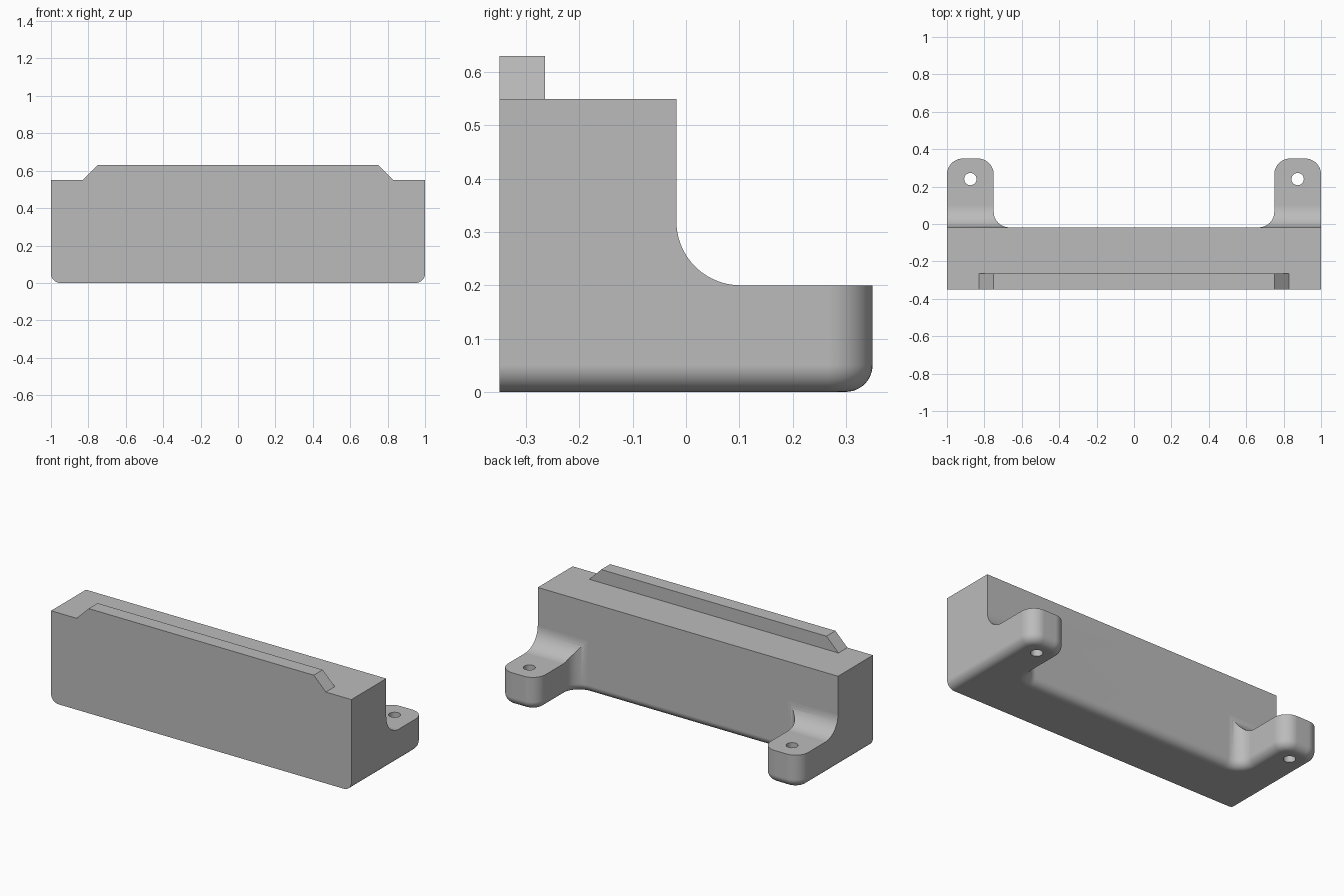
import bpy, bmesh
from math import sin, cos, pi, radians

cube = bpy.data.objects.get("Cube")
if cube:
    bpy.data.objects.remove(cube, do_unlink=True)

grey = bpy.data.materials.new("plain grey")
grey.use_nodes = True
colour = (0.5, 0.5, 0.5, 1)
grey.diffuse_color = colour
grey.node_tree.nodes["Principled BSDF"].inputs["Base Color"].default_value = colour

FRONT, BACK, WALL = -0.35, 0.35, -0.018   # wall is the rear of the main block
LUG_X, CORNER, FILLET, EDGE = 0.75, 0.085, 0.083, 0.05
BLOCK_TOP, LUG_TOP, STEP_R = 0.55, 0.2, 0.12
STEPS = 12


def loft(name, rings):
    """Closed solid through rings of equal point count."""
    bm = bmesh.new()
    loops = [[bm.verts.new(p) for p in ring] for ring in rings]
    n = len(loops[0])
    for a, b in zip(loops, loops[1:]):
        for i in range(n):
            j = (i + 1) % n
            bm.faces.new((a[i], a[j], b[j], b[i]))
    bm.faces.new(loops[0][::-1])
    bm.faces.new(loops[-1])
    bmesh.ops.recalc_face_normals(bm, faces=bm.faces)
    mesh = bpy.data.meshes.new(name)
    bm.to_mesh(mesh)
    bm.free()
    mesh.materials.append(grey)
    obj = bpy.data.objects.new(name, mesh)
    bpy.context.collection.objects.link(obj)
    return obj


def arc(cx, cy, r, start, end, n=STEPS):
    """Points on an arc, each with its outward direction."""
    angles = [radians(start + (end - start) * i / n) for i in range(n + 1)]
    return [(cx + r * cos(a), cy + r * sin(a), cos(a), sin(a)) for a in angles]


# Plan outline: straight front, two rounded lugs blended into the rear wall
half = [(1, FRONT, 1, 0)]
half += arc(1 - CORNER, BACK - CORNER, CORNER, 0, 90)
half += arc(LUG_X + CORNER, BACK - CORNER, CORNER, 90, 180)
half += [(x, y, -nx, -ny) for x, y, nx, ny in
         arc(LUG_X - FILLET, WALL + FILLET, FILLET, 0, -90)]
outline = half + [(-x, y, -nx, ny) for x, y, nx, ny in reversed(half)]


def ring(inset, z):
    return [(x - nx * inset, y - ny * inset, z) for x, y, nx, ny in outline]


# Body with a rounded lower edge
rings = []
for i in range(STEPS + 1):
    t = pi / 2 * (1 - i / STEPS)
    rings.append(ring(EDGE * (1 - cos(t)), EDGE * (1 - sin(t))))
body = loft("mounting_block", rings + [ring(0, 0.7)])

# Side profile that steps down to the lugs through a concave curve
side = [(-0.5, -0.1), (0.5, -0.1), (0.5, LUG_TOP)]
side += [p[:2] for p in arc(WALL + STEP_R, LUG_TOP + STEP_R, STEP_R, 270, 180, 20)]
side += [(WALL, BLOCK_TOP), (-0.5, BLOCK_TOP)]
side_cutter = loft("side_profile_cutter",
                   [[(x, y, z) for y, z in side] for x in (-1.1, 1.1)])

# Ridge along the front top edge, with sloping ends
end = [(-0.83, 0.45), (0.83, 0.45), (0.83, BLOCK_TOP),
       (0.75, 0.63), (-0.75, 0.63), (-0.83, BLOCK_TOP)]
ridge = loft("top_ridge", [[(x, y, z) for x, z in end] for y in (FRONT, -0.265)])

# Screw holes through the lugs
holes = [loft("hole_cutter", [[(p[0], p[1], z) for p in arc(s * 0.875, 0.24, 0.033, 0, 345, 23)]
                              for z in (-0.1, 0.4)]) for s in (-1, 1)]

tools = [(side_cutter, 'INTERSECT'), (ridge, 'UNION')]
tools += [(h, 'DIFFERENCE') for h in holes]
for tool, operation in tools:
    tool.hide_render = True
    mod = body.modifiers.new(tool.name, 'BOOLEAN')
    mod.object, mod.operation, mod.solver = tool, operation, 'EXACT'

# Bake the cuts and remove the helpers
depsgraph = bpy.context.evaluated_depsgraph_get()
baked = bpy.data.meshes.new_from_object(body.evaluated_get(depsgraph))
body.modifiers.clear()
body.data = baked
for tool, _ in tools:
    bpy.data.objects.remove(tool, do_unlink=True)
baked.materials.clear()
baked.materials.append(grey)
for face in baked.polygons:
    face.material_index = 0

# Smooth curves, sharp edges
bpy.ops.object.select_all(action='DESELECT')
body.select_set(True)
bpy.context.view_layer.objects.active = body
bpy.ops.object.shade_smooth_by_angle(angle=radians(30))
body.modifiers.new("even_shading", 'WEIGHTED_NORMAL').keep_sharp = True
